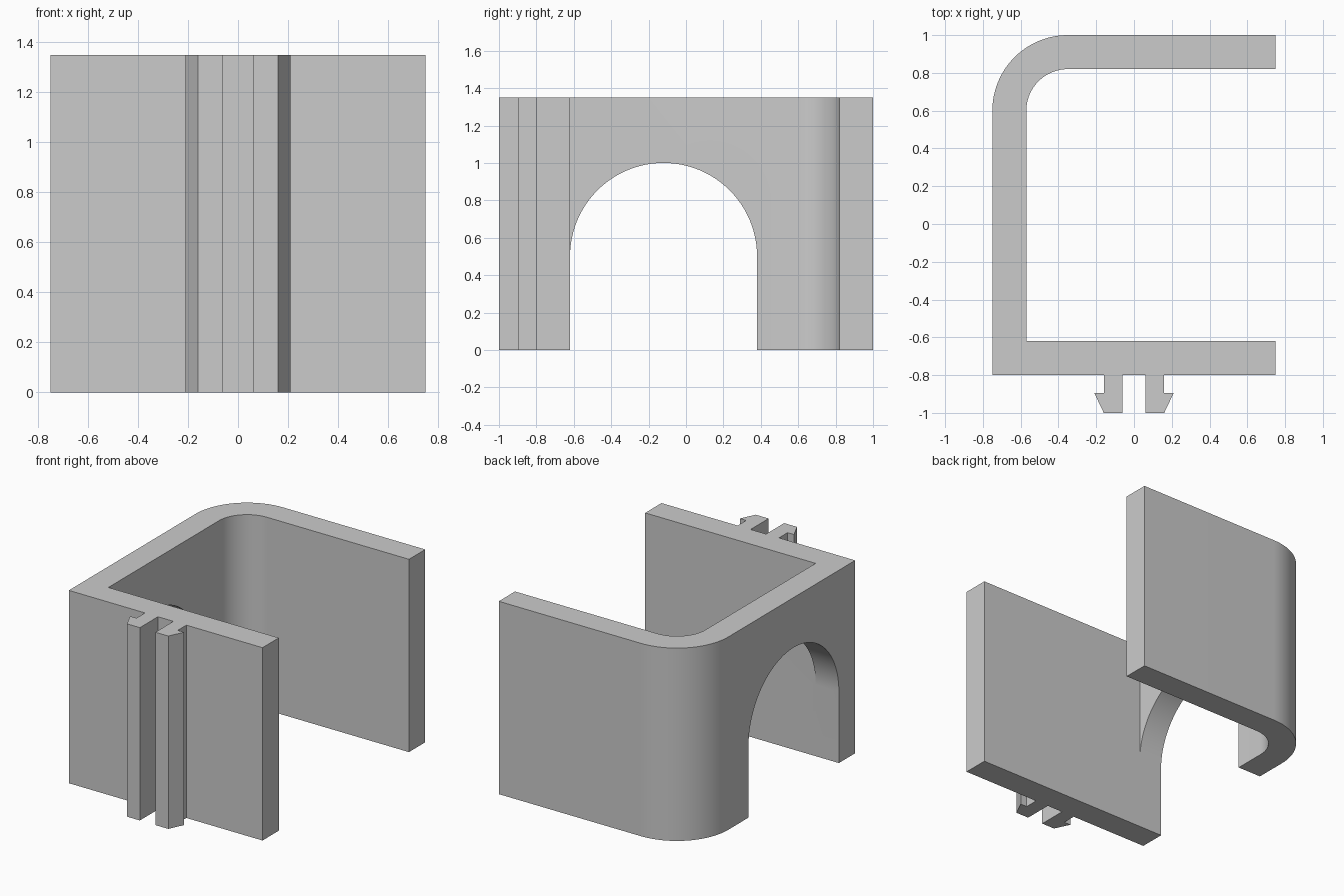
import bpy, bmesh
from math import sin, cos, pi
from mathutils import Matrix, Vector

cube = bpy.data.objects.get("Cube")
if cube:
    bpy.data.objects.remove(cube, do_unlink=True)

HEIGHT = 1.35
LEFT, RIGHT = -0.75, 0.75
FRONT, BACK = -0.8, 1.0
WALL = 0.18

grey = bpy.data.materials.new("plain grey")
grey.use_nodes = True
colour = (0.6, 0.6, 0.6, 1)
grey.diffuse_color = colour
grey.node_tree.nodes["Principled BSDF"].inputs["Base Color"].default_value = colour


def arc(cx, cy, r, start, end, steps):
    """Points along a circular arc."""
    angles = [start + (end - start) * i / steps for i in range(steps + 1)]
    return [(cx + r * cos(a), cy + r * sin(a)) for a in angles]


def extrude(name, outline, place, direction):
    """Solid made by sweeping a flat outline along a direction."""
    bm = bmesh.new()
    face = bm.faces.new([bm.verts.new(place(u, v)) for u, v in outline])
    swept = bmesh.ops.extrude_face_region(bm, geom=[face])["geom"]
    moved = [g for g in swept if isinstance(g, bmesh.types.BMVert)]
    bmesh.ops.translate(bm, verts=moved, vec=direction)
    bmesh.ops.recalc_face_normals(bm, faces=bm.faces[:])
    mesh = bpy.data.meshes.new(name)
    bm.to_mesh(mesh)
    bm.free()
    mesh.materials.append(grey)
    obj = bpy.data.objects.new(name, mesh)
    bpy.context.collection.objects.link(obj)
    return obj


def select_only(obj):
    bpy.ops.object.select_all(action='DESELECT')
    obj.select_set(True)
    bpy.context.view_layer.objects.active = obj


def on_floor(x, y):
    return (x, y, 0)


UP = Vector((0, 0, HEIGHT))

# C-shaped bracket with one rounded rear corner
R = 0.4
cx, cy = LEFT + R, BACK - R
outline = [(RIGHT, FRONT), (RIGHT, FRONT + WALL), (LEFT + WALL, FRONT + WALL)]
outline += arc(cx, cy, R - WALL, pi, pi / 2, 24)
outline += [(RIGHT, BACK - WALL), (RIGHT, BACK)]
outline += arc(cx, cy, R, pi / 2, pi, 24)
outline += [(LEFT, FRONT)]
bracket = extrude("bracket", outline, on_floor, UP)

# Arched opening through the side wall
arch_r = 0.5
arch_y = FRONT + WALL + arch_r
arch = [(arch_y + arch_r, -0.2)] + arc(arch_y, 0.5, arch_r, 0, pi, 48)
arch += [(arch_y - arch_r, -0.2)]
cutter = extrude("arch_cutter", arch, lambda y, z: (LEFT - 0.1, y, z),
                 Vector((WALL + 0.15, 0, 0)))
cutter.hide_render = True
cut = bracket.modifiers.new("arch", 'BOOLEAN')
cut.operation = 'DIFFERENCE'
cut.solver = 'EXACT'
cut.object = cutter
select_only(bracket)
bpy.ops.object.modifier_apply(modifier=cut.name)
bpy.data.objects.remove(cutter, do_unlink=True)
bpy.ops.object.shade_smooth_by_angle(angle=pi / 6)

# Pair of barbed snap clips on the front
barb = [(0.06, FRONT), (0.16, FRONT), (0.16, -0.895), (0.21, -0.895),
        (0.16, -1.0), (0.06, -1.0)]
for side, name in ((1, "left_clip"), (-1, "right_clip")):
    extrude(name, [(side * x, y) for x, y in barb], on_floor, UP)
